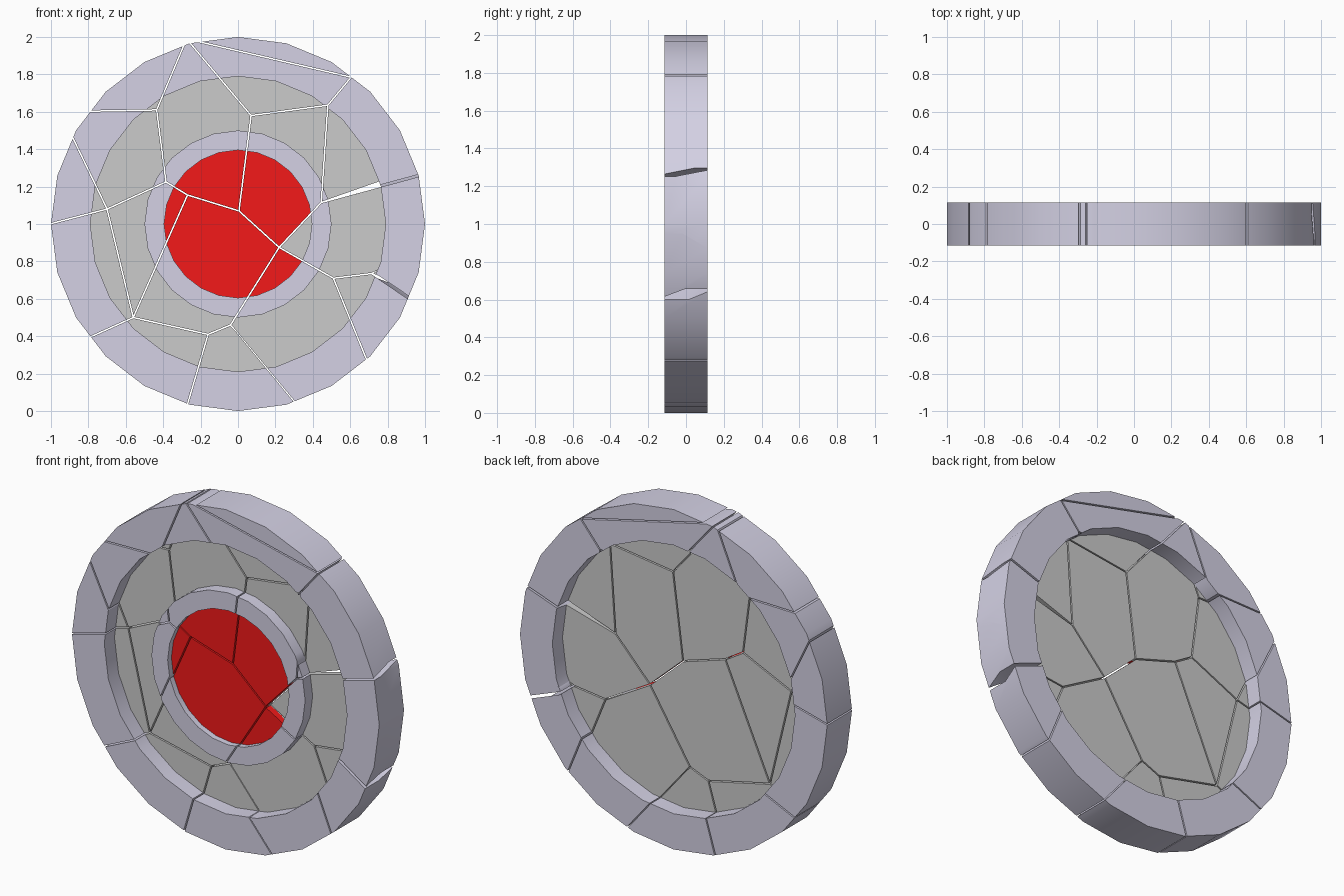
import bpy, bmesh, math
from mathutils import Vector

if "Cube" in bpy.data.objects:
    bpy.data.objects.remove(bpy.data.objects["Cube"])

SIDES, HALF, GAP = 24, 0.115, 0.004

# crack junctions (x, z) on the front face; X-suffixed ones lie outside the rim
P = dict(A=(.07, 1.58), B=(-.275, 1.99), C=(.48, 1.635), D=(.605, 1.785), E=(-.435, 1.61),
         F=(-.385, 1.225), G=(-.27, 1.155), H=(.005, 1.07), I=(.22, .875), J=(.51, .71),
         L=(.715, .735), N=(.445, 1.115), K=(-.04, .46), KB=(-.015, .435), Q=(-.16, .41),
         R=(-.56, .5), S=(-.70, 1.08), W=(-.21, .24),
         BX=(-.28, 2.3), DX=(.72, 1.92), EX=(-.95, 1.6), UX=(-1.2, .95), VX=(-1.1, .255),
         WX=(-.34, -.2), KX=(.5, -.19), JX=(.8, 0), MX=(1.15, .44), LX=(1.2, 1.12),
         OX=(1.2, 1.32), TR=(.9, 2.3), TL=(-1.1, 2.2), LU=(-1.3, 1.6), LD=(-1.3, .3),
         BL=(-1, -.3), BR=(.8, -.2), RD=(1.3, 0), RM=(1.3, .7), RU=(1.2, 1.9))
# vertical drift of some cracks towards the back
TILT = dict(OX=.06, LX=-.15, MX=.13)
CELLS = ["A C D B", "B BX TR DX D", "A B E F G H", "E B BX TL EX", "E EX S F",
         "S EX LU UX", "S UX LD VX R", "F S R G", "G H I K Q R", "R VX BL WX W Q",
         "Q W WX KX KB K", "K KX BR JX J I", "J JX RD MX L", "L MX RM LX",
         "N I J L LX OX", "C N OX RU DX D", "A C N I H"]
BARE = "N I J L LX OX"          # this shard has lost its red centre


def inset(pts, d):
    """Shrink a polygon by d along mitred corners."""
    pts = [Vector(p) for p in pts]
    n = len(pts)
    area = sum(pts[i].x * pts[(i + 1) % n].y - pts[(i + 1) % n].x * pts[i].y for i in range(n))
    if area < 0:
        pts.reverse()
    out = []
    for i in range(n):
        a = (pts[i] - pts[i - 1]).normalized()
        b = (pts[(i + 1) % n] - pts[i]).normalized()
        na, nb = Vector((-a.y, a.x)), Vector((-b.y, b.x))
        out.append(pts[i] + (na + nb) * (d / max(1 + na.dot(nb), 0.2)))
    return out


def to_object(bm, name):
    bmesh.ops.recalc_face_normals(bm, faces=bm.faces)
    me = bpy.data.meshes.new(name)
    bm.to_mesh(me)
    bm.free()
    ob = bpy.data.objects.new(name, me)
    bpy.context.collection.objects.link(ob)
    return ob


def shard_cutter(cell):
    """A prism for one shard, slightly shrunk to leave the cracks open."""
    bm = bmesh.new()
    keys = cell.split()
    front = inset([P[k] for k in keys], GAP)
    back = inset([(P[k][0], P[k][1] + TILT.get(k, 0)) for k in keys], GAP)
    f = [bm.verts.new((p.x, -HALF - .02, p.y)) for p in front]
    b = [bm.verts.new((p.x, HALF + .02, p.y)) for p in back]
    n = len(f)
    bm.faces.new(f)
    bm.faces.new(b[::-1])
    for i in range(n):
        j = (i + 1) % n
        bm.faces.new((f[i], f[j], b[j]))
        bm.faces.new((f[i], b[j], b[i]))
    ob = to_object(bm, "shard_cutter")
    ob.hide_render = True
    return ob


def lathe(name, r_in, r_out, y0, y1):
    """Disc (r_in = 0) or ring around the y axis at z = 1."""
    bm = bmesh.new()

    def loop(r, y):
        return [bm.verts.new((r * math.sin(2 * math.pi * i / SIDES), y,
                              1 + r * math.cos(2 * math.pi * i / SIDES))) for i in range(SIDES)]
    if r_in == 0:
        a, b = loop(r_out, y0), loop(r_out, y1)
        bm.faces.new(a)
        bm.faces.new(b[::-1])
        strips = [(a, b)]
    else:
        ls = [loop(r_in, y0), loop(r_out, y0), loop(r_out, y1), loop(r_in, y1)]
        strips = [(ls[i], ls[(i + 1) % 4]) for i in range(4)]
    for a, b in strips:
        for i in range(SIDES):
            j = (i + 1) % SIDES
            bm.faces.new((a[i], a[j], b[j], b[i]))
    return to_object(bm, name)


def material(name, rgb):
    m = bpy.data.materials.new(name)
    m.diffuse_color = (*rgb, 1)
    m.use_nodes = True
    m.node_tree.nodes["Principled BSDF"].inputs["Base Color"].default_value = m.diffuse_color
    return m


def shatter(ob, shards, mat):
    """Intersect the part with every shard prism and gather the pieces."""
    mod = ob.modifiers.new("shatter", 'BOOLEAN')
    mod.operation, mod.solver = 'INTERSECT', 'EXACT'
    bm = bmesh.new()
    for cutter in shards:
        mod.object = cutter
        dg = bpy.context.evaluated_depsgraph_get()
        piece = bpy.data.meshes.new_from_object(ob.evaluated_get(dg))
        bm.from_mesh(piece)
        bpy.data.meshes.remove(piece)
    ob.modifiers.clear()
    for f in bm.faces:
        f.material_index = 0
    bm.to_mesh(ob.data)
    bm.free()
    ob.data.materials.clear()
    ob.data.materials.append(mat)
    bpy.ops.object.select_all(action='DESELECT')
    ob.select_set(True)
    bpy.context.view_layer.objects.active = ob
    bpy.ops.object.shade_smooth_by_angle(angle=math.radians(30))


lilac = material("lilac", (.66, .64, .78))
grey = material("grey", (.56, .56, .55))
red = material("red", (.9, .01, .01))
cutters = {c: shard_cutter(c) for c in CELLS}
every = list(cutters.values())

# rim, plate, raised inner ring and red centre
shatter(lathe("outer_rim", .79, 1, -HALF, HALF), every, lilac)
shatter(lathe("plate", 0, .795, -.02, .02), every, grey)
shatter(lathe("inner_ring", .395, .5, -.09, -.015), every, lilac)
shatter(lathe("red_centre", 0, .398, -.055, -.015),
        [o for c, o in cutters.items() if c != BARE], red)

for c in every:
    bpy.data.objects.remove(c)
